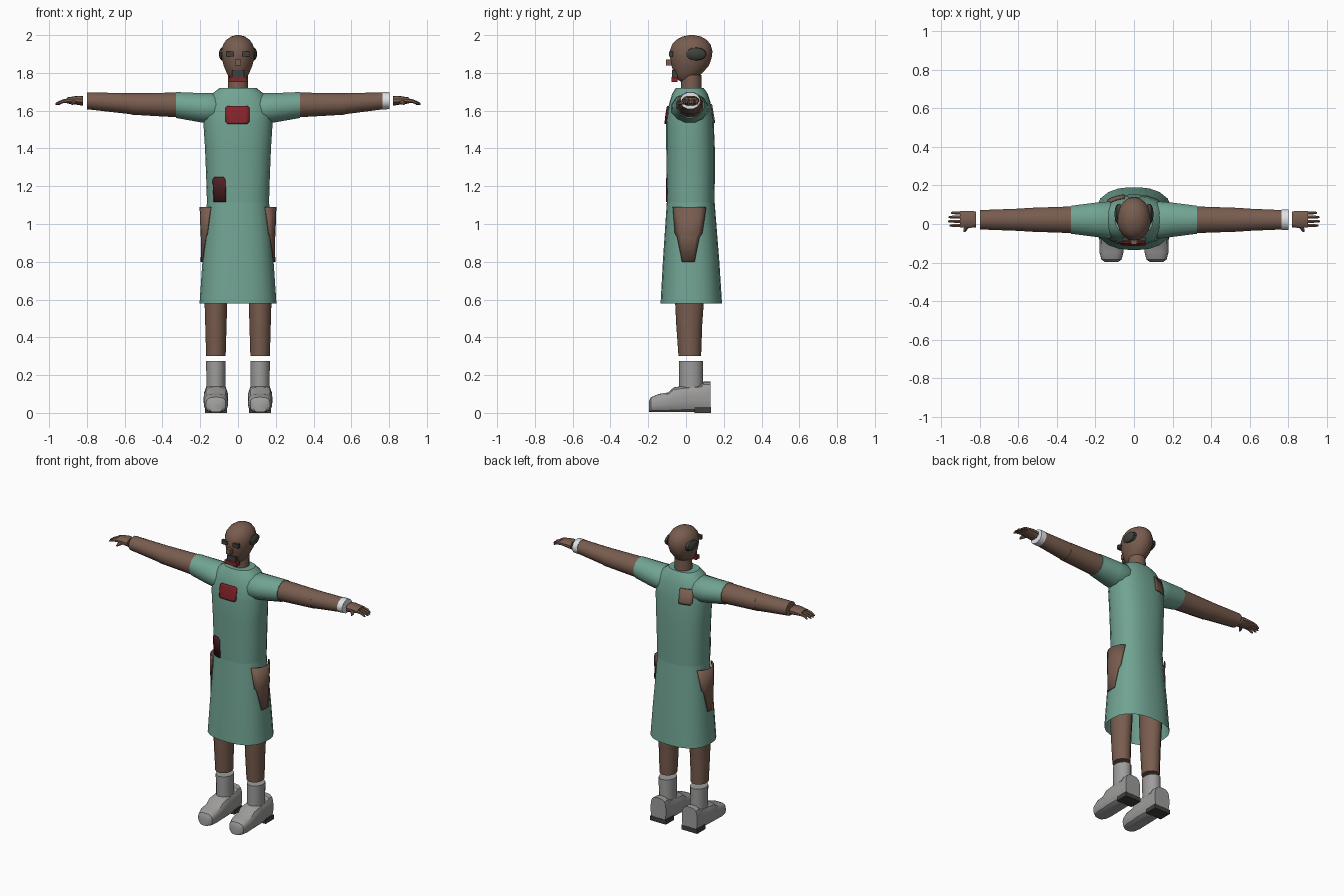
import bpy, bmesh, math

def mat(name, r, g, b):
    m = bpy.data.materials.new(name)
    m.diffuse_color = (r, g, b, 1)
    return m

SKIN = mat("brown skin", 0.19, 0.108, 0.077)
GREEN = mat("soft green cloth", 0.165, 0.37, 0.29)
RED = mat("red patch", 0.24, 0.018, 0.024)
MAROON = mat("dark red patch", 0.10, 0.017, 0.02)
GREY = mat("grey leather", 0.34, 0.335, 0.33)
DARK = mat("dark grey", 0.05, 0.053, 0.045)
WHITE = mat("white band", 0.75, 0.76, 0.79)


def finish(name, bm, material, angle=35):
    bmesh.ops.recalc_face_normals(bm, faces=bm.faces)
    me = bpy.data.meshes.new(name)
    bm.to_mesh(me)
    bm.free()
    me.materials.append(material)
    me.polygons.foreach_set("use_smooth", [True] * len(me.polygons))
    me.set_sharp_from_angle(angle=math.radians(angle))
    ob = bpy.data.objects.new(name, me)
    bpy.context.collection.objects.link(ob)
    return ob


def loft(name, material, rings, axis="z", n=12, p=2.0, caps=True, angle=35):
    """Rings are (position, centre a, centre b, radius a, radius b)."""
    bm = bmesh.new()
    loops = []
    for t, ca, cb, ra, rb in rings:
        loop = []
        for i in range(n):
            w = 2 * math.pi * (i + 0.5) / n
            c, s = math.cos(w), math.sin(w)
            k = (abs(c) ** p + abs(s) ** p) ** (-1 / p)
            a, b = ca + ra * c * k, cb + rb * s * k
            co = {"x": (t, a, b), "y": (a, t, b), "z": (a, b, t)}[axis]
            loop.append(bm.verts.new(co))
        loops.append(loop)
    for lo, hi in zip(loops, loops[1:]):
        for i in range(n):
            j = (i + 1) % n
            bm.faces.new((lo[i], lo[j], hi[j], hi[i]))
    if caps:
        bm.faces.new(loops[0])
        bm.faces.new(loops[-1])
    return finish(name, bm, material, angle)


def box(name, material, x0, x1, y0, y1, z0, z1):
    bm = bmesh.new()
    bmesh.ops.create_cube(bm, size=1)
    for v in bm.verts:
        v.co = ((x0 + x1) / 2 + v.co.x * (x1 - x0),
                (y0 + y1) / 2 + v.co.y * (y1 - y0),
                (z0 + z1) / 2 + v.co.z * (z1 - z0))
    return finish(name, bm, material)


def ring_at(rings, z):
    for r0, r1 in zip(rings, rings[1:]):
        if r0[0] <= z <= r1[0]:
            f = (z - r0[0]) / (r1[0] - r0[0])
            return [a + (b - a) * f for a, b in zip(r0, r1)]


def plate(name, material, rings, p, rows, facing, sign, cols=6):
    """Thin plate hugging a loft; rows are (z, low, high, lift, edge lift)."""
    bm = bmesh.new()
    grid = []
    for z, lo, hi, lift, edge in rows:
        _, cx, cy, rx, ry = ring_at(rings, z)
        line = []
        for i in range(cols + 1):
            u = i / cols
            q = lo + (hi - lo) * u
            off = edge + (lift - edge) * (1 - (2 * u - 1) ** 2)
            c, along, out = (cx, rx, ry) if facing == "y" else (cy, ry, rx)
            d = out * max(0, 1 - abs((q - c) / along) ** p) ** (1 / p) + off
            line.append(bm.verts.new((q, cy + sign * d, z) if facing == "y"
                                     else (sign * d, q, z)))
        grid.append(line)
    for a, b in zip(grid, grid[1:]):
        for i in range(cols):
            bm.faces.new((a[i], a[i + 1], b[i + 1], b[i]))
    ob = finish(name, bm, material)
    mod = ob.modifiers.new("thickness", "SOLIDIFY")
    mod.thickness, mod.offset = 0.007, 0
    return ob


# Tunic and skirt
P = 2.5
torso = [(1.09, 0, .025, .164, .126), (1.25, 0, .025, .169, .128),
         (1.40, 0, .024, .175, .129), (1.54, 0, .021, .184, .126),
         (1.60, 0, .021, .180, .119), (1.65, 0, .021, .163, .107),
         (1.69, 0, .021, .136, .094), (1.72, 0, .020, .098, .074)]
skirt = [(0.58, 0, .028, .204, .163), (0.80, 0, .027, .189, .150),
         (0.95, 0, .026, .177, .139), (1.115, 0, .025, .165, .127)]
loft("tunic", GREEN, torso, n=24, p=P)
loft("skirt", GREEN, skirt, n=24, p=P, caps=False)

# Patches on the cloth
plate("chest_patch", RED, torso, P, [(1.53, -.055, .05, .005, .005),
      (1.54, -.065, .06, .005, .005), (1.58, -.065, .06, .005, .005),
      (1.615, -.065, .06, .005, .005), (1.625, -.055, .05, .005, .005)], "y", -1)
plate("waist_patch", MAROON, torso, P, [(1.117, -.127, -.063, .005, .005),
      (1.235, -.133, -.067, .005, .005), (1.25, -.122, -.078, .005, .005)], "y", -1)
plate("back_patch", SKIN, torso, P, [(1.535, -.125, -.05, .005, .005),
      (1.55, -.135, -.05, .005, .005), (1.635, -.135, -.05, .005, .005)], "y", 1)

# Neck and head
loft("neck", SKIN, [(1.68, 0, .028, .057, .056), (1.79, 0, .028, .053, .054)], n=14)
head = [(1.755, 0, .000, .025, .030), (1.768, 0, .002, .042, .052),
        (1.80, 0, .012, .061, .076), (1.84, 0, .022, .078, .100),
        (1.88, 0, .026, .087, .110), (1.915, 0, .027, .089, .113),
        (1.95, 0, .028, .080, .102), (1.975, 0, .029, .063, .081),
        (1.992, 0, .030, .038, .050), (2.0, 0, .030, .010, .014)]
loft("head", SKIN, head, n=18, angle=50)
box("nose", SKIN, -.015, .015, -.106, -.07, 1.838, 1.87)
box("mouth", DARK, -.033, .033, -.073, -.045, 1.779, 1.814)
box("lower_lip", RED, -.045, .045, -.078, -.045, 1.753, 1.779)

for s, side in ((1, "left"), (-1, "right")):
    # Face details at each side
    box("eye_" + side, DARK, *sorted((s * .022, s * .063)), -.089, -.068, 1.886, 1.913)
    loft("ear_" + side, DARK, [(s * .070, .052, 1.90, .056, .036),
         (s * .088, .052, 1.90, .052, .033), (s * .097, .052, 1.90, .035, .022),
         (s * .101, .052, 1.90, .010, .007)], "x", 14)

    # Skirt pocket, flaring outwards at its opening
    plate("pocket_" + side, SKIN, skirt, P, [(.80, -.02, .045, .005, .005),
          (.93, -.045, .07, .015, .006), (.95, -.057, .085, .018, .007),
          (1.09, -.068, .105, .033, .012)], "x", s)

    # Sleeve and arm
    loft("sleeve_" + side, GREEN, [(s * .08, .02, 1.615, .075, .065),
         (s * .13, .02, 1.612, .100, .083), (s * .20, .022, 1.616, .092, .080),
         (s * .328, .022, 1.630, .075, .071)], "x", 12)
    wrist = .77 if s > 0 else .80
    loft("upper_arm_" + side, SKIN, [(s * .31, .022, 1.630, .072, .068),
         (s * .57, .022, 1.636, .063, .059)], "x", 12)
    loft("forearm_" + side, SKIN, [(s * .565, .022, 1.637, .061, .058),
         (s * wrist, .022, 1.652, .052, .046)], "x", 12)

    # Hand with four curved fingers and a thumb
    loft("palm_" + side, SKIN, [(s * .82, .024, 1.652, .042, .026),
         (s * .85, .024, 1.655, .045, .024), (s * .905, .025, 1.654, .043, .016)],
         "x", 10, 2.6)
    for i, tip in enumerate((.958, .966, .964, .950)):
        y = -.008 + i * .022
        loft(f"finger_{side}_{i + 1}", SKIN, [(s * .89, y, 1.655, .0095, .012),
             (s * .93, y, 1.649, .009, .010), (s * (tip - .006), y, 1.638, .007, .007),
             (s * tip, y, 1.635, .004, .004)], "x", 6)
    loft("thumb_" + side, SKIN, [(.0, s * .860, 1.650, .018, .014),
         (-.025, s * .874, 1.642, .013, .011), (-.042, s * .880, 1.635, .005, .005)],
         "y", 6)

    # Leg and sock
    x = s * .117
    loft("thigh_" + side, SKIN, [(.47, x, .017, .058, .069), (.74, x, .020, .066, .085)], n=14)
    loft("shin_" + side, SKIN, [(.302, x, .020, .053, .060), (.47, x, .017, .058, .069)], n=14)
    loft("sock_" + side, GREY, [(.10, x, .027, .051, .063), (.275, x, .027, .053, .063)], n=14)

    # Shoe from cross-sections, toe to heel
    base = .004
    shoe = [(-.197, .034, .062), (-.185, .052, .083), (-.145, .063, .100),
            (-.095, .062, .108), (-.065, .065, .135), (.0, .064, .145),
            (.08, .058, .150), (.092, .058, .165), (.13, .057, .165)]
    loft("shoe_" + side, GREY, [(y, x, (base + top) / 2, hw, (top - base) / 2)
         for y, hw, top in shoe], "y", 20, 3.4)
    box("heel_" + side, DARK, x - .059, x + .059, .045, .132, 0, .03)

# Band on one wrist
loft("wristband", WHITE, [(.765, .022, 1.652, .055, .048), (.802, .022, 1.653, .054, .046)],
     "x", 12)
